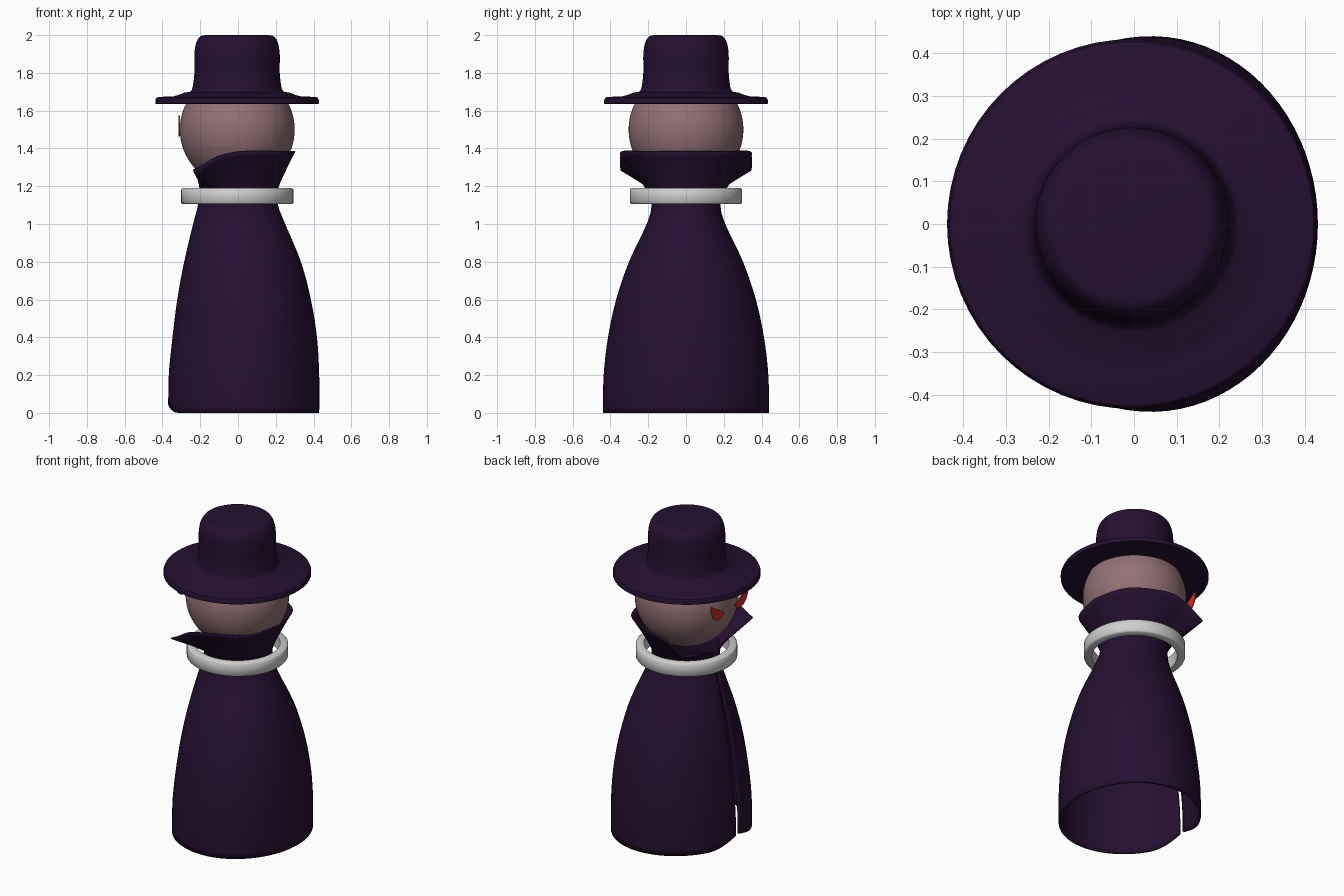
import bpy, math

if "Cube" in bpy.data.objects:
    bpy.data.objects.remove(bpy.data.objects["Cube"])


def material(name, rgb):
    m = bpy.data.materials.new(name)
    m.diffuse_color = (*rgb, 1)
    m.use_nodes = True
    m.node_tree.nodes["Principled BSDF"].inputs["Base Color"].default_value = m.diffuse_color
    return m


PURPLE = material("dark purple cloth", (0.0185, 0.0048, 0.030))
SKIN = material("dusty rose", (0.29, 0.165, 0.18))
SILVER = material("silver", (0.62, 0.62, 0.62))
RED = material("eye red", (0.60, 0.03, 0.02))


def finish(name, verts, faces, mat, angle=40):
    me = bpy.data.meshes.new(name)
    me.from_pydata(verts, [], faces)
    me.materials.append(mat)
    ob = bpy.data.objects.new(name, me)
    bpy.context.collection.objects.link(ob)
    bpy.ops.object.select_all(action='DESELECT')
    ob.select_set(True)
    bpy.context.view_layer.objects.active = ob
    bpy.ops.object.mode_set(mode='EDIT')
    bpy.ops.mesh.select_all(action='SELECT')
    bpy.ops.mesh.remove_doubles(threshold=0.0001)
    bpy.ops.mesh.normals_make_consistent(inside=False)
    bpy.ops.object.mode_set(mode='OBJECT')
    bpy.ops.object.shade_smooth_by_angle(angle=math.radians(angle))
    return ob


def spline(pts, n):
    """Catmull-Rom curve through pts, n steps per span."""
    p = [pts[0]] + list(pts) + [pts[-1]]
    out = []
    for i in range(1, len(p) - 2):
        for k in range(n):
            t = k / n
            out.append(tuple(0.5 * (2 * b + (c - a) * t + (2 * a - 5 * b + 4 * c - d) * t * t
                                    + (3 * b - a - 3 * c + d) * t ** 3)
                             for a, b, c, d in zip(p[i - 1], p[i], p[i + 1], p[i + 2])))
    return out + [tuple(pts[-1])]


def loft(name, rows, mat, closed=False, angle=40):
    n = len(rows[0])
    verts = [v for r in rows for v in r]
    faces = [(i * n + j, i * n + (j + 1) % n, (i + 1) * n + (j + 1) % n, (i + 1) * n + j)
             for i in range(len(rows) - 1) for j in range(n if closed else n - 1)]
    return finish(name, verts, faces, mat, angle)


def lathe(name, profile, mat, cx, n=64, angle=40):
    rows = [[(cx + r * math.cos(2 * math.pi * k / n), r * math.sin(2 * math.pi * k / n), z)
             for k in range(n)] for r, z in profile]
    return loft(name, rows, mat, True, angle)


def thicken(ob, t, offset=-1):
    m = ob.modifiers.new("thickness", 'SOLIDIFY')
    m.thickness, m.offset = t, offset


# Hat: crown and brim in one turned profile
crown = spline([(0.165, 2.0), (0.195, 1.993), (0.216, 1.96), (0.226, 1.90), (0.226, 1.80),
                (0.236, 1.72), (0.25, 1.70)], 4)
brim = [(0.28, 1.695), (0.31, 1.683), (0.34, 1.675), (0.415, 1.673), (0.427, 1.668),
        (0.433, 1.655), (0.433, 1.637), (0.425, 1.635), (0.0, 1.635)]
lathe("hat", [(0.0, 2.0)] + crown + brim, PURPLE, -0.005)

# Head
lathe("head", [(0.304 * math.sin(math.pi * k / 32), 1.5 - 0.304 * math.cos(math.pi * k / 32))
               for k in range(33)], SKIN, -0.004)

# Eyes: thin slanted plates on the face, which looks along -x
shape = spline([(0.19, 1.575), (0.185, 1.525), (0.155, 1.48), (0.105, 1.462), (0.05, 1.49)], 3)
for side, label in ((1, "left"), (-1, "right")):
    n = len(shape)
    v = [(x, side * y, z) for x in (-0.314, -0.308) for y, z in shape]
    f = [tuple(range(n)), tuple(range(2 * n - 1, n - 1, -1))]
    f += [(k, (k + 1) % n, n + (k + 1) % n, n + k) for k in range(n)]
    finish(label + "_eye", v, f, RED, 30)

# Neck ring
lathe("neck_ring", [(0.25, 1.105), (0.29, 1.105), (0.297, 1.112), (0.297, 1.183), (0.29, 1.19),
                    (0.25, 1.19), (0.25, 1.105)], SILVER, -0.004, angle=50)

# Cape: z, back x, front x, half width; open along the front and below
sections = spline([(0.0, 0.43, -0.37, 0.44), (0.2, 0.43, -0.366, 0.436), (0.4, 0.418, -0.347, 0.413),
                   (0.6, 0.386, -0.322, 0.37), (0.8, 0.333, -0.285, 0.302), (1.0, 0.25, -0.238, 0.208),
                   (1.1, 0.212, -0.212, 0.183), (1.2, 0.205, -0.2, 0.2)], 4)
GAP, N = 0.04, 80
rows = []
for z, back, front, half in sections:
    c, rx = (back + front) / 2 + 0.01, 0
    row = []
    for k in range(N + 1):
        a = GAP + (2 * math.pi - 2 * GAP) * k / N
        rx = (back - c) if math.cos(a) < 0 else (c - front)
        x, y = c - rx * math.cos(a), -half * math.sin(a)
        # rounded lower corners beside the opening
        d = min(1, max(0, (-0.315 - x) / 0.056))
        lift = 0.06 * (1 - math.sqrt(1 - d * d)) * max(0, 1 - z / 0.4)
        row.append((x, y, z + lift))
    rows.append(row)
thicken(loft("cape", rows, PURPLE), 0.012)

# Collar: high at the back, flaring to two points and dropping to a V in front
half_edge = spline([(0.30, 0.0, 1.385), (0.235, 0.22, 1.385), (0.03, 0.335, 1.385),
                    (-0.10, 0.345, 1.36), (-0.18, 0.347, 1.315), (-0.238, 0.343, 1.285)], 6)
half_edge += spline([(-0.238, 0.343, 1.285), (-0.215, 0.24, 1.245), (-0.205, 0.12, 1.215),
                     (-0.2, 0.01, 1.185)], 5)[1:]
edge = [(x, -y, z) for x, y, z in reversed(half_edge[1:])] + half_edge
rows = []
for k in range(9):
    t = k / 8
    row = []
    for x, y, z in edge:
        a = math.atan2(y, x)
        bx, by, bz = 0.2 * math.cos(a), 0.2 * math.sin(a), 1.165
        w = t ** 1.15
        row.append((bx + (x - bx) * w, by + (y - by) * w, bz + (z - bz) * t))
    rows.append(row)
thicken(loft("collar", rows, PURPLE), 0.008, 0)
